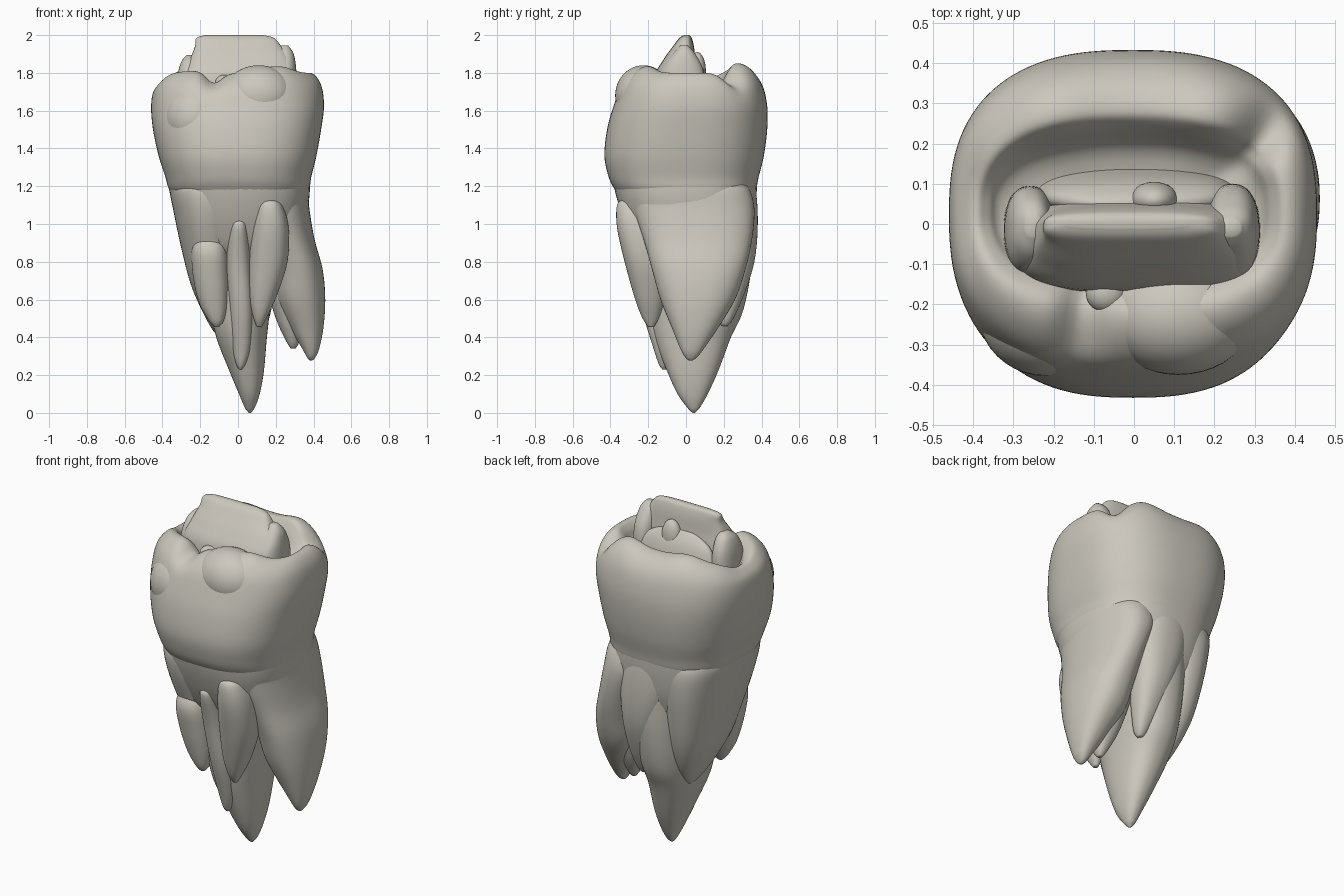
import bpy, bmesh, math
from mathutils import Vector

enamel = bpy.data.materials.new("warm ivory")
enamel.diffuse_color = (0.60, 0.575, 0.51, 1)


def smooth_rows(rows, steps):
    """Catmull-Rom interpolation through section rows."""
    out = []
    for i in range(len(rows) - 1):
        p0, p1 = rows[max(i - 1, 0)], rows[i]
        p2, p3 = rows[i + 1], rows[min(i + 2, len(rows) - 1)]
        for s in range(steps):
            t = s / steps
            out.append([0.5 * (2 * b + (c - a) * t + (2 * a - 5 * b + 4 * c - d) * t * t
                               + (3 * b - a - 3 * c + d) * t ** 3)
                        for a, b, c, d in zip(p0, p1, p2, p3)])
    out.append(list(rows[-1]))
    return out


def spow(v, p):
    return math.copysign(abs(v) ** p, v)


def loft(name, rows, n=2.3, seg=64, steps=5, lift=None):
    """Stack of rounded rings; row = z, x min, x max, y min, y max [, lift weight]."""
    bm = bmesh.new()
    rings = []
    for r in smooth_rows(rows, steps):
        z, x0, x1, y0, y1 = r[:5]
        ring = []
        for i in range(seg):
            a = 2 * math.pi * i / seg
            x = (x0 + x1) / 2 + (x1 - x0) / 2 * spow(math.cos(a), 2 / n)
            y = (y0 + y1) / 2 + (y1 - y0) / 2 * spow(math.sin(a), 2 / n)
            dz = r[5] * lift(math.degrees(a)) if lift else 0
            ring.append(bm.verts.new((x, y, z + dz)))
        rings.append(ring)
    for a, b in zip(rings, rings[1:]):
        for i in range(seg):
            j = (i + 1) % seg
            bm.faces.new((a[i], a[j], b[j], b[i]))
    for ring in (rings[0], rings[-1]):
        c = bm.verts.new(sum((v.co for v in ring), Vector()) / seg)
        for i in range(seg):
            bm.faces.new((ring[i], ring[(i + 1) % seg], c))
    bmesh.ops.recalc_face_normals(bm, faces=bm.faces)
    finish(name, bm)


def lobe(name, loc, size):
    """Ellipsoid swelling."""
    bm = bmesh.new()
    bmesh.ops.create_uvsphere(bm, u_segments=40, v_segments=24, radius=1)
    for v in bm.verts:
        v.co = Vector([l + s * c for l, s, c in zip(loc, size, v.co)])
    finish(name, bm)


def finish(name, bm):
    me = bpy.data.meshes.new(name)
    bm.to_mesh(me)
    bm.free()
    me.materials.append(enamel)
    for p in me.polygons:
        p.use_smooth = True
    bpy.context.collection.objects.link(bpy.data.objects.new(name, me))


# Cusps and grooves around the crown rim: angle, height, width in degrees
CUSPS = [(298, .035, 20), (240, .01, 22), (257, -.06, 8), (38, -.06, 12),
         (68, .05, 18), (112, .045, 22), (178, -.05, 24)]


def rim(a):
    return sum(h * math.exp(-(((a - c + 180) % 360 - 180) / w) ** 2) for c, h, w in CUSPS)


# Crown with its hollow chewing basin
loft("crown", [
    (1.15, -.34, .35, -.35, .35, 0),
    (1.19, -.368, .378, -.382, .372, 0),
    (1.25, -.385, .388, -.41, .385, 0),
    (1.36, -.42, .415, -.432, .412, 0),
    (1.50, -.45, .44, -.418, .43, 0),
    (1.62, -.46, .455, -.385, .43, .1),
    (1.72, -.45, .445, -.345, .405, .5),
    (1.78, -.42, .415, -.285, .35, .9),
    (1.80, -.39, .375, -.22, .28, 1),
    (1.77, -.36, .34, -.17, .24, .8),
    (1.70, -.31, .29, -.12, .18, .2),
    (1.67, -.10, .10, -.03, .06, 0)], n=2.55, seg=112, lift=rim)
lobe("front_right_cusp", (.11, -.225, 1.68), (.19, .15, .16))
lobe("front_left_cusp", (-.22, -.21, 1.56), (.17, .168, .18))
lobe("groove_bead", (-.07, -.17, 1.75), (.05, .05, .04))

# Broken inner ridge, with folded walls behind it
loft("inner_ridge", [
    (1.62, -.30, .30, -.17, .06),
    (1.78, -.29, .30, -.165, .06),
    (1.87, -.255, .28, -.12, .05),
    (1.94, -.228, .23, -.07, .042),
    (1.985, -.22, .19, -.035, .03),
    (2.0, -.17, .13, -.01, .018)], n=3.2)
loft("right_fold", [
    (1.64, .17, .315, -.14, .10),
    (1.80, .18, .31, -.13, .095),
    (1.90, .19, .295, -.07, .05),
    (1.945, .21, .265, -.03, .01)])
loft("left_fold", [
    (1.64, -.325, -.19, -.13, .095),
    (1.78, -.32, -.20, -.12, .09),
    (1.86, -.30, -.21, -.08, .06),
    (1.895, -.27, -.23, -.03, .02)])
lobe("back_bead", (.05, .06, 1.81), (.06, .045, .10))
loft("back_fold", [
    (1.64, -.25, .26, .0, .145),
    (1.74, -.23, .25, .01, .125),
    (1.80, -.20, .21, .02, .105),
    (1.84, -.14, .14, .03, .08),
    (1.86, -.08, .02, .04, .06)])

# Neck joining the roots
loft("neck", [
    (1.24, -.375, .382, -.39, .378),
    (1.12, -.352, .375, -.362, .37),
    (.98, -.31, .34, -.31, .345),
    (.85, -.25, .28, -.235, .29),
    (.74, -.12, .16, -.10, .15)], n=2.5)

# Long roots, their tops hidden inside the crown
loft("right_root", [
    (1.27, .04, .32, -.25, .28),
    (1.19, .04, .366, -.295, .335),
    (1.08, .06, .378, -.28, .362),
    (.92, .13, .405, -.225, .35),
    (.76, .17, .448, -.18, .315),
    (.60, .20, .462, -.135, .26),
    (.45, .275, .452, -.075, .17),
    (.34, .34, .43, -.03, .095),
    (.295, .365, .41, -.005, .06),
    (.278, .38, .395, .015, .035)])
loft("right_inner_root", [
    (1.0, .05, .33, -.10, .25),
    (.70, .14, .36, -.08, .22),
    (.50, .20, .35, -.03, .17),
    (.38, .255, .325, .02, .11),
    (.34, .28, .305, .05, .08)])
loft("left_root", [
    (1.27, -.32, .03, -.28, .28),
    (1.19, -.36, .04, -.34, .34),
    (1.05, -.338, .02, -.325, .345),
    (.85, -.295, .0, -.25, .315),
    (.68, -.25, -.01, -.18, .275),
    (.54, -.19, -.02, -.09, .22),
    (.44, -.135, -.05, .03, .155),
    (.41, -.105, -.08, .08, .12)])
loft("middle_root", [
    (1.1, -.18, .22, -.26, .36),
    (.80, -.16, .20, -.24, .35),
    (.55, -.14, .17, -.205, .305),
    (.40, -.115, .153, -.17, .238),
    (.22, -.045, .137, -.10, .17),
    (.10, .005, .115, -.045, .115),
    (.03, .035, .09, .005, .075),
    (.008, .05, .075, .025, .055),
    (.0, .058, .067, .036, .046)])
loft("back_root", [
    (1.27, -.12, .18, .10, .33),
    (1.19, -.13, .20, .10, .368),
    (1.0, -.10, .22, .12, .38),
    (.80, -.03, .21, .14, .362),
    (.62, .04, .19, .16, .305),
    (.50, .09, .165, .17, .25),
    (.46, .115, .145, .19, .22)])

# Finger-shaped small roots on the front
loft("front_right_finger", [
    (1.13, .14, .19, -.33, -.26),
    (1.10, .10, .235, -.365, -.18),
    (.98, .075, .268, -.365, -.12),
    (.80, .06, .262, -.325, -.10),
    (.62, .06, .205, -.275, -.11),
    (.51, .08, .155, -.235, -.14),
    (.455, .10, .125, -.20, -.17)])
loft("front_middle_finger", [
    (1.02, -.01, .03, -.30, -.22),
    (.99, -.04, .05, -.335, -.18),
    (.80, -.06, .065, -.285, -.12),
    (.55, -.045, .08, -.235, -.08),
    (.35, -.03, .07, -.175, -.05),
    (.26, -.01, .04, -.145, -.08),
    (.23, .005, .02, -.125, -.105)])
loft("front_left_finger", [
    (.96, -.22, -.10, -.24, -.10),
    (.86, -.245, -.06, -.29, -.08),
    (.72, -.238, -.05, -.27, -.06),
    (.58, -.205, -.055, -.235, -.08),
    (.49, -.155, -.075, -.205, -.12),
    (.455, -.125, -.10, -.18, -.15)])
